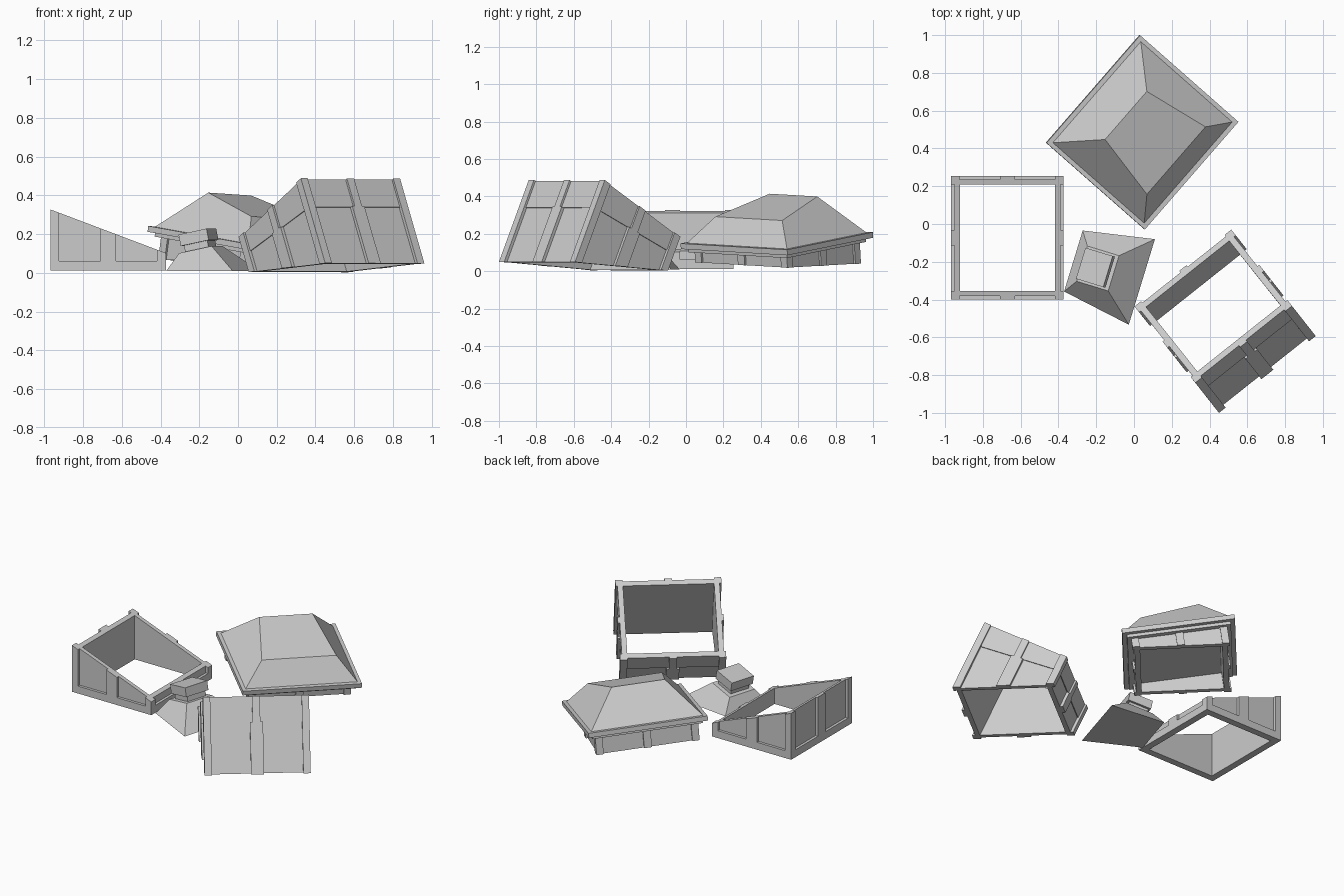
import bpy, bmesh, math
from mathutils import Vector, Matrix

if "Cube" in bpy.data.objects:
    bpy.data.objects.remove(bpy.data.objects["Cube"])

# One small tower (panelled body, hipped roof, capped finial) sliced into four fallen pieces
HX, HY = 0.298, 0.327          # outer half sizes of the body
EAVE, TOP = 0.65, 0.68         # top of body, top of eave plate
APEX = 0.40                    # height of the full roof pyramid
RX, RY = 0.325, 0.355          # half sizes of the roof foot


def block(z0, z1, a, b=None):
    """Closed block: a=(x0,x1,y0,y1) at z0, b at z1."""
    b = b or a
    bm = bmesh.new()
    lo, hi = [[bm.verts.new((x, y, z)) for x, y in
               ((r[0], r[2]), (r[1], r[2]), (r[1], r[3]), (r[0], r[3]))]
              for r, z in ((a, z0), (b, z1))]
    bm.faces.new(lo[::-1])
    bm.faces.new(hi)
    for i in range(4):
        j = (i + 1) % 4
        bm.faces.new((lo[i], lo[j], hi[j], hi[i]))
    return bm


def half(x, y):
    return (-x, x, -y, y)


def cut(bm, z, slope, keep_above):
    """Slice by the plane height = z + slope*x and cap the hole."""
    if not bm.verts:
        return
    geom = bm.verts[:] + bm.edges[:] + bm.faces[:]
    res = bmesh.ops.bisect_plane(bm, geom=geom, plane_co=(0, 0, z),
                                 plane_no=Vector((-slope, 0, 1)).normalized(),
                                 clear_inner=keep_above, clear_outer=not keep_above)
    edges = [e for e in res['geom_cut'] if isinstance(e, bmesh.types.BMEdge)]
    if len(edges) > 2:
        bmesh.ops.holes_fill(bm, edges=edges, sides=0)


def body():
    """Tube walls, frames, bands and posts of the whole tower."""
    parts = []
    ins, band, inx, iny = 0.018, 0.012, HX - 0.046, HY - 0.046
    for s in (-1, 1):
        def side_y(z0, z1, x0, x1, i, o):      # slab on a y side
            parts.append(block(z0, z1, (x0, x1) + tuple(sorted((s * i, s * o)))))

        def side_x(z0, z1, y0, y1, i, o):      # slab on an x side
            parts.append(block(z0, z1, tuple(sorted((s * i, s * o))) + (y0, y1)))

        for fn, h, w, inner in ((side_y, HY, HX, iny), (side_x, HX, HY, inx)):
            run = w - ins if fn is side_y else iny
            fn(0, EAVE, -run, run, inner, h - ins)                            # wall
            fn(0, 0.05, -w + 0.045, w - 0.045, h - ins, h)                    # bottom rail
            fn(0, 0.415, -0.04, 0.04, h - ins, h)                             # centre stile
            fn(0.415, EAVE, -w + 0.045, w - 0.045, h - ins, h - band)         # upper band
            fn(0.415, EAVE, -0.024, 0.024, h - ins, h)                        # upper post
        for t in (-1, 1):                                                     # corner posts
            xs = tuple(sorted((s * (HX - 0.045), s * HX)))
            ys = tuple(sorted((t * (HY - 0.045), t * HY)))
            parts.append(block(0, EAVE, xs + ys))
    return parts


def roof():
    """Full pyramid up to the neck of the finial."""
    k = 1 - 0.29 / APEX
    return block(TOP, TOP + 0.29, half(RX, RY), half(RX * k, RY * k))


def finish(name, parts, matrix):
    mesh = bpy.data.meshes.new(name)
    out = bmesh.new()
    for bm in parts:
        tmp = bpy.data.meshes.new("tmp")
        bmesh.ops.recalc_face_normals(bm, faces=bm.faces)
        bm.to_mesh(tmp)
        out.from_mesh(tmp)
        bm.free()
        bpy.data.meshes.remove(tmp)
    out.to_mesh(mesh)
    out.free()
    mesh.transform(matrix)
    obj = bpy.data.objects.new(name, mesh)
    bpy.context.collection.objects.link(obj)


def place(x, z, local, world):
    """Frame from approximate x and z axes, sending the local point to the world point."""
    z = Vector(z).normalized()
    y = z.cross(Vector(x)).normalized()
    rot = Matrix((y.cross(z), y, z)).transposed()
    return Matrix.Translation(Vector(world) - rot @ Vector(local)) @ rot.to_4x4()


LOW = (0.2025, -0.3775)        # cut between base and middle
MID = (0.544, 0.0973)          # cut between middle and roof
HIGH = (0.858, -0.206)         # cut between roof and finial

# Base piece, upright
base = body()
for p in base:
    cut(p, *LOW, False)
finish("base_section", base, place((1, 0, 0), (0, 0, 1), (0, 0, 0), (-0.67, -0.0725, 0.012)))

# Middle piece, leaning on its slanted cut
middle = body()
for p in middle:
    cut(p, *LOW, True)
    cut(p, *MID, False)
finish("middle_section", middle,
       place((0.565, -0.71, 0.42), (-0.26, 0.33, 0.907), (HX, -HY, 0.09), (0.45, -1.0, 0.05)))

# Roof piece: strip of wall, moulding, eave plate, truncated pyramid
top = body()
for p in top:
    cut(p, *MID, True)
hip = roof()
cut(hip, *HIGH, False)
top += [block(0.63, EAVE, half(0.322, 0.35)), block(EAVE, TOP, half(0.35, 0.378)), hip]
finish("roof_section", top,
       place((0.75, -0.66, -0.135), (0.13, -0.055, 0.99), (0, 0, TOP), (0.045, 0.485, 0.178)))

# Finial piece: tip of the pyramid, neck and cap
tip = roof()
cut(tip, *HIGH, True)
fin = [tip, block(TOP + 0.285, TOP + 0.335, half(0.064, 0.07)),
       block(TOP + 0.325, TOP + 0.385, half(0.077, 0.086))]
c, s = math.cos(math.radians(-17)), math.sin(math.radians(-17))
finish("roof_finial", fin,
       place((c, s, 0.206), (-0.206 * c, -0.206 * s, 1), (0, 0, HIGH[0]), (-0.17, -0.242, 0.01)))
